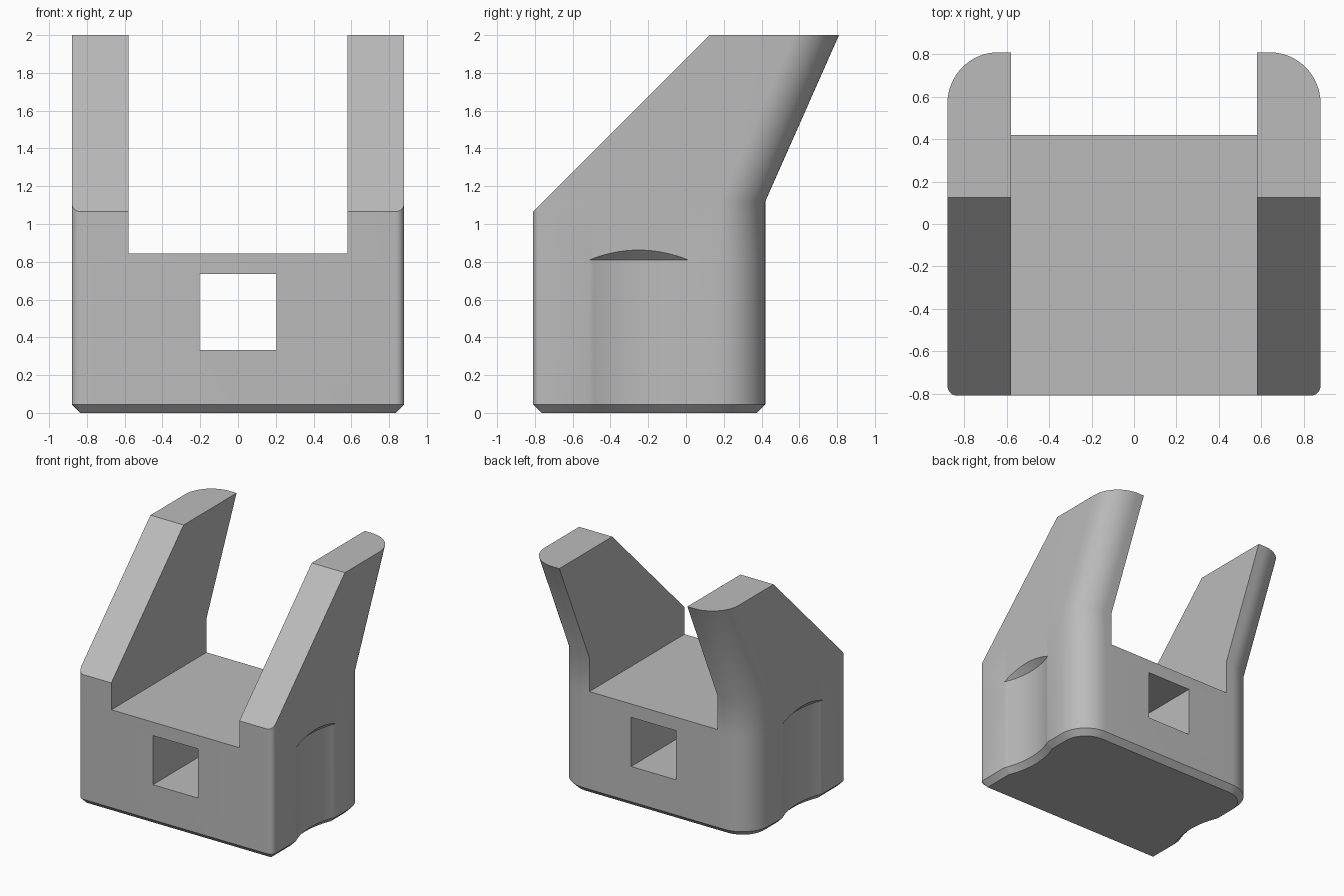
import bpy, bmesh
from math import sin, cos, pi, sqrt
from mathutils import Vector

if "Cube" in bpy.data.objects:
    bpy.data.objects.remove(bpy.data.objects["Cube"], do_unlink=True)

HALF_W, FRONT, BACK = 0.88, -0.81, 0.42
FRONT_R, BACK_R, CHAMFER = 0.046, 0.24, 0.045
KNEE, TOP, LEAN = 1.12, 2.0, 0.39
SCOOP_Y, SCOOP_HALF, SCOOP_DEPTH, SCOOP_Z = -0.25, 0.26, 0.052, 0.81
SCOOP_R = (SCOOP_HALF ** 2 + SCOOP_DEPTH ** 2) / (2 * SCOOP_DEPTH)

grey = bpy.data.materials.new("plain grey")
grey.use_nodes = True
grey.diffuse_color = (0.5, 0.5, 0.5, 1)
grey.node_tree.nodes["Principled BSDF"].inputs["Base Color"].default_value = (0.5, 0.5, 0.5, 1)


def scoop_depth(y):
    return max(0, sqrt(SCOOP_R ** 2 - (y - SCOOP_Y) ** 2) - (SCOOP_R - SCOOP_DEPTH))


def half_outline(inset, z, scooped, lean=0, arch=False):
    """Horizontal section of the +x half, front to back."""
    pts = []
    for i in range(7):
        a = -pi / 2 + pi / 2 * i / 6
        r = FRONT_R - inset
        pts.append((HALF_W - FRONT_R + r * cos(a), FRONT + FRONT_R + r * sin(a), z))
    for i in range(25):
        y = SCOOP_Y + SCOOP_HALF * (i / 12 - 1)
        d = scoop_depth(y)
        pts.append((HALF_W - inset - d * scooped, y, z + d * arch))
    for i in range(17):
        a = pi / 2 * i / 16
        r = BACK_R - inset
        pts.append((HALF_W - BACK_R + r * cos(a), BACK - BACK_R + r * sin(a) + lean, z))
    return pts


def full_outline(*args, **kw):
    half = half_outline(*args, **kw)
    return half + [(-x, y, z) for x, y, z in reversed(half)]


# Body: lofted sections with a chamfered foot, side scoops and leaning back
bm = bmesh.new()
sections = [full_outline(CHAMFER, 0, 1), full_outline(0, CHAMFER, 1),
            full_outline(0, SCOOP_Z, 1), full_outline(0, SCOOP_Z, 0, arch=True),
            full_outline(0, KNEE, 0), full_outline(0, TOP, 0, lean=LEAN)]
rings = [[bm.verts.new(p) for p in s] for s in sections]
for low, high in zip(rings, rings[1:]):
    for i in range(len(low)):
        j = (i + 1) % len(low)
        bm.faces.new((low[i], low[j], high[j], high[i]))
bm.faces.new(list(reversed(rings[0])))
bm.faces.new(rings[-1])
bmesh.ops.remove_doubles(bm, verts=bm.verts, dist=0.0001)

# Sloping front of the arms
cut = bmesh.ops.bisect_plane(bm, geom=bm.verts[:] + bm.edges[:] + bm.faces[:],
                             plane_co=Vector((0, FRONT, 1.065)),
                             plane_no=Vector((0, -1, 1)).normalized(), clear_outer=True)
bmesh.ops.holes_fill(bm, edges=[e for e in bm.edges if e.is_boundary])
bmesh.ops.recalc_face_normals(bm, faces=bm.faces)
mesh = bpy.data.meshes.new("cradle_body")
bm.to_mesh(mesh)
bm.free()
body = bpy.data.objects.new("cradle_body", mesh)
bpy.context.collection.objects.link(body)
mesh.materials.append(grey)
bpy.context.view_layer.objects.active = body
body.select_set(True)


def cut_box(name, half_x, z0, z1):
    """Cut a box right through the body from front to back."""
    cutter_mesh = bpy.data.meshes.new(name)
    b = bmesh.new()
    bmesh.ops.create_cube(b, size=1)
    bmesh.ops.scale(b, vec=(2 * half_x, 4, z1 - z0), verts=b.verts)
    bmesh.ops.translate(b, vec=(0, 0, (z0 + z1) / 2), verts=b.verts)
    b.to_mesh(cutter_mesh)
    b.free()
    cutter_mesh.materials.append(grey)
    cutter = bpy.data.objects.new(name, cutter_mesh)
    cutter.hide_render = True
    bpy.context.collection.objects.link(cutter)
    mod = body.modifiers.new(name, 'BOOLEAN')
    mod.object, mod.operation, mod.solver = cutter, 'DIFFERENCE', 'EXACT'
    bpy.ops.object.modifier_apply(modifier=mod.name)
    bpy.data.objects.remove(cutter, do_unlink=True)


cut_box("slot_cutter", 0.58, 0.845, 2.5)
cut_box("window_cutter", 0.203, 0.333, 0.735)

# Smooth rounded corners, keep the scoop borders crisp
bpy.ops.object.shade_smooth_by_angle(angle=0.55)
sharp = body.data.attributes.get("sharp_edge") or body.data.attributes.new("sharp_edge", 'BOOLEAN', 'EDGE')
for e in body.data.edges:
    ends = [body.data.vertices[v].co for v in e.vertices]
    if all(abs(abs(p.y - SCOOP_Y) - SCOOP_HALF) < 0.001 and p.z < SCOOP_Z + 0.01 for p in ends):
        sharp.data[e.index].value = True
